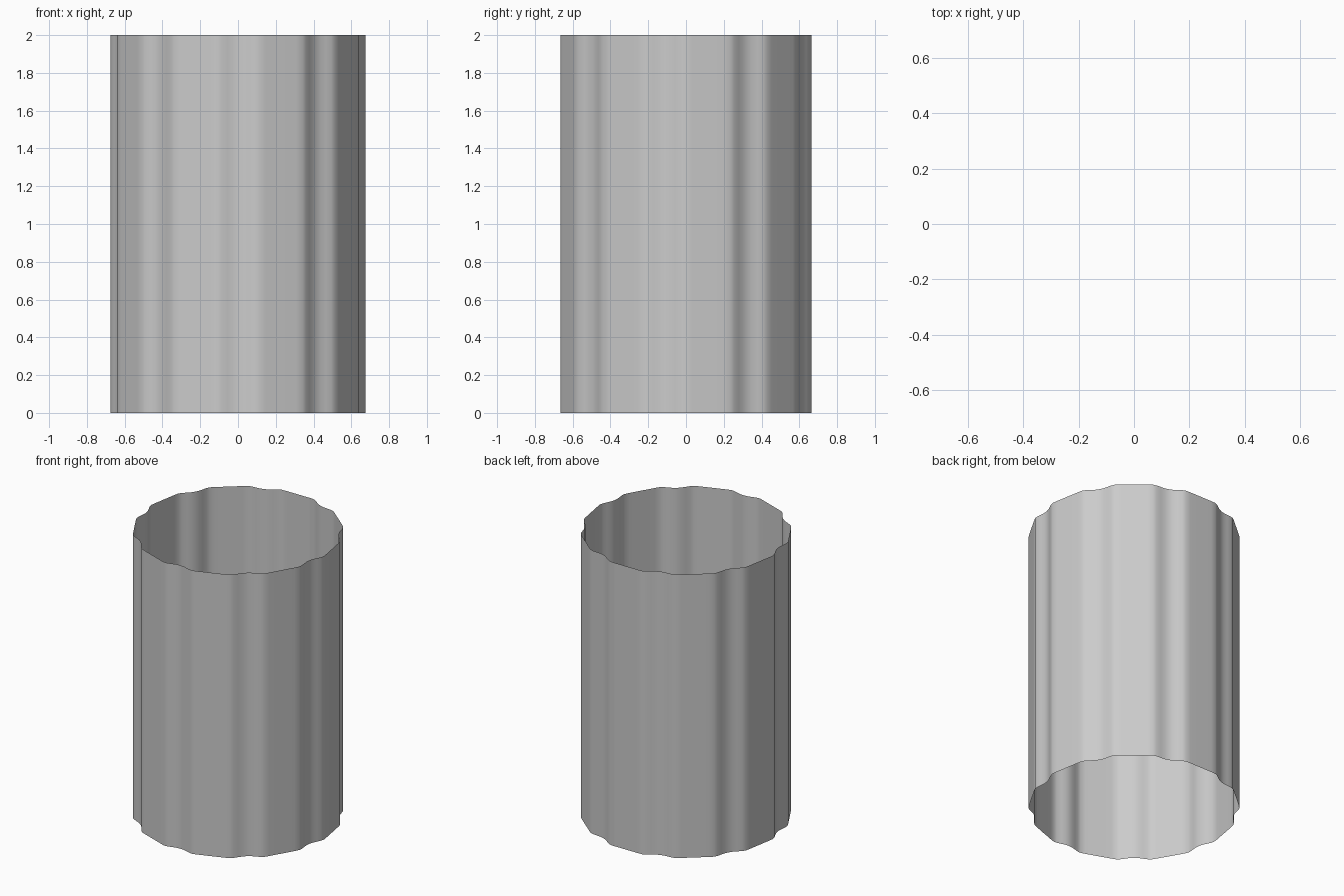
import bpy, bmesh
from math import radians, cos, sin

if "Cube" in bpy.data.objects:
    bpy.data.objects.remove(bpy.data.objects["Cube"])

# Half of one flute: (degrees from groove centre, radius)
half = [(0, 0.645), (2.5, 0.648), (5, 0.658), (7.5, 0.6695), (9.5, 0.6745),
        (12.5, 0.6705), (16, 0.666), (20, 0.665)]
flute = half + [(40 - a, r) for a, r in half[-2:0:-1]]

# Nine flutes around, one groove facing the front
ring = []
for k in range(9):
    for a, r in flute:
        t = radians(-90 + 40 * k + a)
        ring.append((r * cos(t), r * sin(t)))
ys = [p[1] for p in ring]
mid = (max(ys) + min(ys)) / 2
ring = [(x, y - mid) for x, y in ring]

# Open, thin-walled fluted tube
bm = bmesh.new()
low = [bm.verts.new((x, y, 0)) for x, y in ring]
high = [bm.verts.new((x, y, 2)) for x, y in ring]
n = len(ring)
for i in range(n):
    j = (i + 1) % n
    f = bm.faces.new((low[i], low[j], high[j], high[i]))
    f.smooth = True
mesh = bpy.data.meshes.new("fluted_tube")
bm.to_mesh(mesh)
bm.free()
bpy.context.collection.objects.link(bpy.data.objects.new("fluted_tube", mesh))
